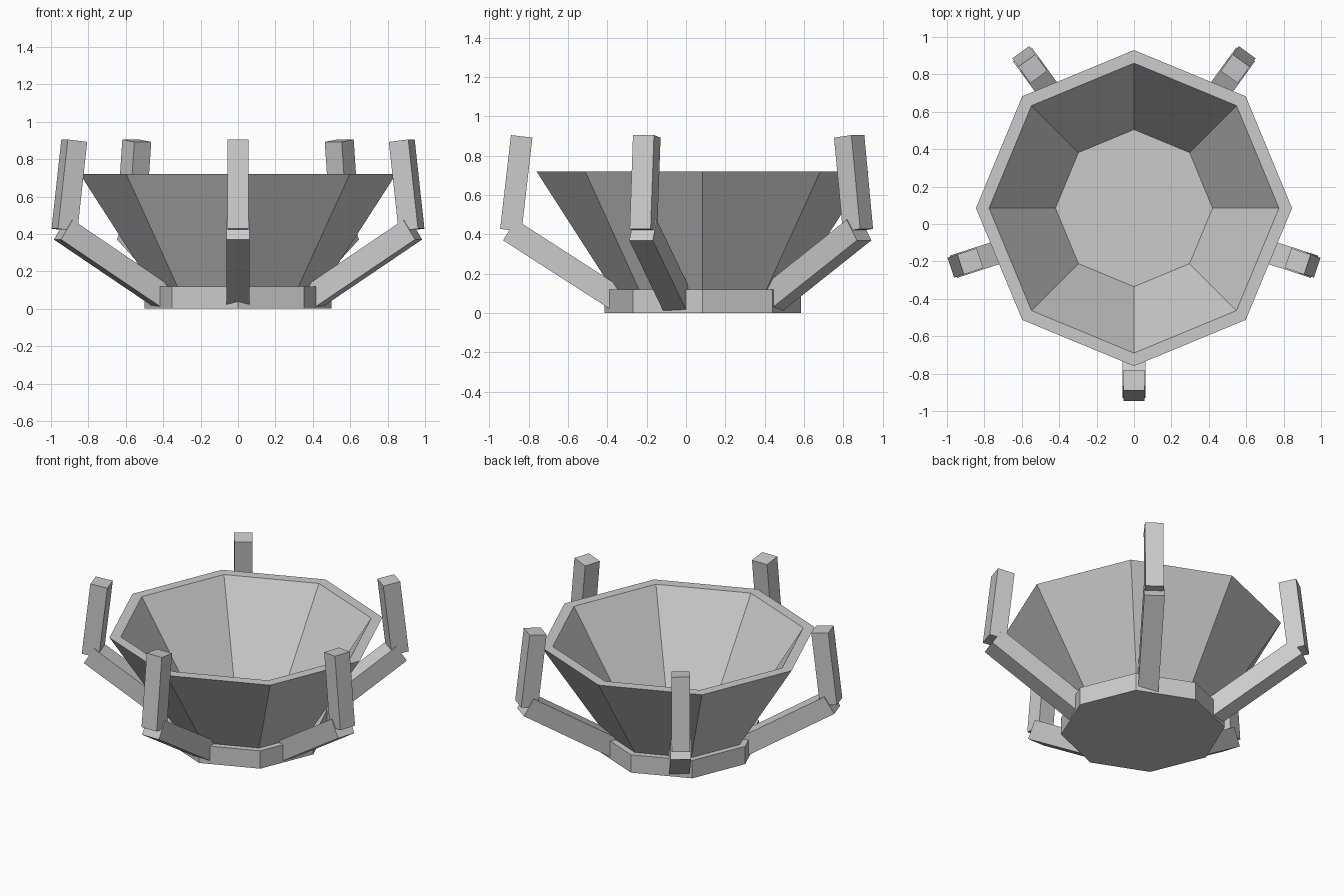
import bpy
import bmesh
from math import cos, sin, pi, radians

cube = bpy.data.objects.get("Cube")
if cube:
    bpy.data.objects.remove(cube, do_unlink=True)

CENTRE_Y = 0.085
SIDES = 8
ARMS = 5

grey = bpy.data.materials.new("stone_grey")
grey.use_nodes = True
COLOUR = (0.6, 0.6, 0.6, 1)
grey.diffuse_color = COLOUR
grey.node_tree.nodes["Principled BSDF"].inputs["Base Color"].default_value = COLOUR


def finish(name, bm, turn=0.0):
    """Turn a bmesh into a flat-shaded object around the bowl axis."""
    bmesh.ops.recalc_face_normals(bm, faces=bm.faces)
    mesh = bpy.data.meshes.new(name)
    bm.to_mesh(mesh)
    bm.free()
    mesh.materials.append(grey)
    obj = bpy.data.objects.new(name, mesh)
    obj.location.y = CENTRE_Y
    obj.rotation_euler.z = turn
    bpy.context.collection.objects.link(obj)
    return obj


def lathe(name, profile):
    """Eight-sided body from (radius, height) rings, capped at both ends."""
    bm = bmesh.new()
    rings = [[bm.verts.new((r * cos(2 * pi * i / SIDES), r * sin(2 * pi * i / SIDES), z))
              for i in range(SIDES)] for r, z in profile]
    for low, high in zip(rings, rings[1:]):
        for i in range(SIDES):
            j = (i + 1) % SIDES
            bm.faces.new((low[i], low[j], high[j], high[i]))
    bm.faces.new(rings[0])
    bm.faces.new(rings[-1])
    return finish(name, bm)


def beam(name, outline, width, turn):
    """Side outline in (radius, height), extruded across its width."""
    bm = bmesh.new()
    face = bm.faces.new([bm.verts.new((r, -width / 2, z)) for r, z in outline])
    new = bmesh.ops.extrude_face_region(bm, geom=[face])["geom"]
    bmesh.ops.translate(bm, vec=(0, width, 0),
                        verts=[v for v in new if isinstance(v, bmesh.types.BMVert)])
    return finish(name, bm, turn)


# Foot and hollow bowl
lathe("base", [(0.5, 0), (0.5, 0.12)])
lathe("bowl", [(0.42, 0.06), (0.845, 0.72), (0.775, 0.72), (0.42, 0.17)])

# Five slanted arms, each carrying an upright post
ARM = [(1.015, 0.37), (0.95, 0.475), (0.395, 0.118), (0.46, 0.013)]
POST = [(1.03, 0.428), (0.975, 0.905), (0.866, 0.892), (0.921, 0.415)]
for n in range(ARMS):
    angle = radians(-90) + 2 * pi * n / ARMS
    beam(f"arm_{n + 1}", ARM, 0.125, angle)
    beam(f"post_{n + 1}", POST, 0.112, angle)
